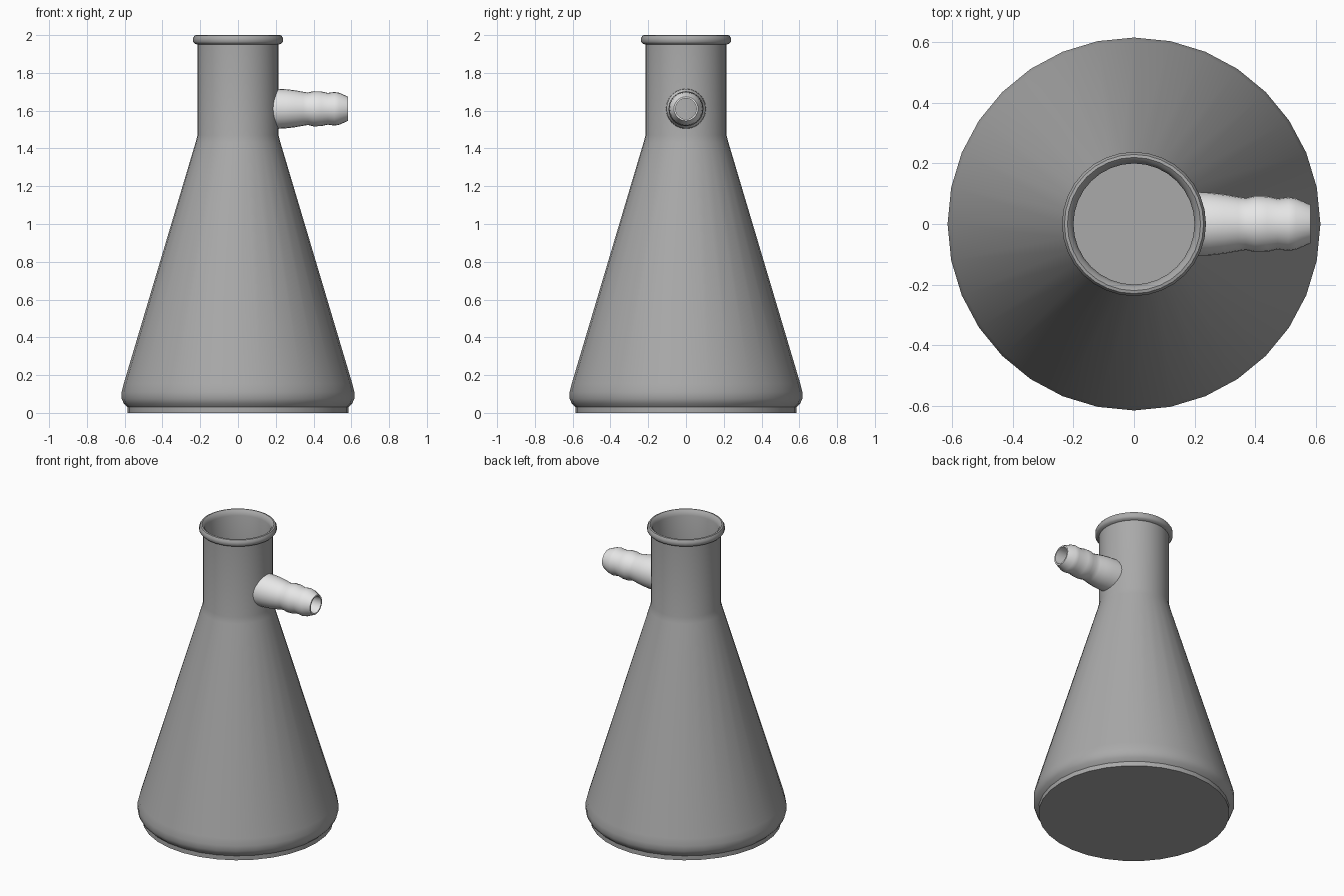
import bpy, bmesh, math
from mathutils import Matrix

cube = bpy.data.objects.get("Cube")
if cube:
    bpy.data.objects.remove(cube, do_unlink=True)


def material(name, value):
    m = bpy.data.materials.new(name)
    m.use_nodes = True
    colour = (value, value, value, 1)
    m.diffuse_color = colour
    m.node_tree.nodes["Principled BSDF"].inputs["Base Color"].default_value = colour
    return m


def lathe(name, profile, sides, mat, matrix=Matrix(), fit=None):
    """Revolve (radius, height) points about z; a zero radius closes to a pole."""
    bm = bmesh.new()
    rings = []
    for r, h in profile:
        count = sides if r > 0 else 1
        rings.append([bm.verts.new((r * math.cos(math.tau * i / count),
                                    r * math.sin(math.tau * i / count), h))
                      for i in range(count)])
    for a, b in zip(rings, rings[1:]):
        for i in range(sides):
            j = (i + 1) % sides
            quad = [a[i % len(a)], a[j % len(a)], b[j % len(b)], b[i % len(b)]]
            bm.faces.new(list(dict.fromkeys(quad)))
    bm.transform(matrix)
    if fit:
        for v in rings[0] + rings[-1]:
            fit(v)
    bmesh.ops.recalc_face_normals(bm, faces=bm.faces)
    mesh = bpy.data.meshes.new(name)
    bm.to_mesh(mesh)
    bm.free()
    mesh.materials.append(mat)
    obj = bpy.data.objects.new(name, mesh)
    bpy.context.collection.objects.link(obj)
    bpy.ops.object.select_all(action="DESELECT")
    obj.select_set(True)
    bpy.context.view_layer.objects.active = obj
    bpy.ops.object.shade_smooth_by_angle(angle=math.radians(40))
    return obj


glass = material("grey glass", 0.4)
pale = material("pale plastic", 0.8)

# Flask: foot, bulge, cone, neck and rounded rim outside, then the hollow inside
outside = [(0, 0), (0.585, 0), (0.585, 0.03), (0.605, 0.05), (0.616, 0.075),
           (0.616, 0.11), (0.605, 0.155), (0.225, 1.43), (0.215, 1.47), (0.215, 1.95)]
rim = [(0.23, 1.955), (0.238, 1.965), (0.238, 1.985), (0.23, 1.998),
       (0.22, 2.0), (0.208, 1.99), (0.2, 1.965)]
inside = [(0.2, 1.46), (0.585, 0.155), (0.59, 0.09), (0.57, 0.05), (0, 0.05)]
lathe("flask_body", outside + rim + inside, 32, glass)


# Side hose connector, its root shaped to the curve of the neck
def fit_to_neck(v):
    v.co.x = math.sqrt(0.211 ** 2 - v.co.y ** 2)


barbs = [(0.106, 0.2), (0.104, 0.25), (0.098, 0.3), (0.09, 0.345), (0.086, 0.37),
         (0.093, 0.4), (0.092, 0.44), (0.084, 0.475), (0.089, 0.51), (0.085, 0.535),
         (0.064, 0.583), (0.055, 0.583), (0.055, 0.2)]
to_side = Matrix.Translation((0, 0, 1.61)) @ Matrix.Rotation(math.pi / 2, 4, "Y")
lathe("hose_connector", barbs, 24, pale, to_side, fit_to_neck)
